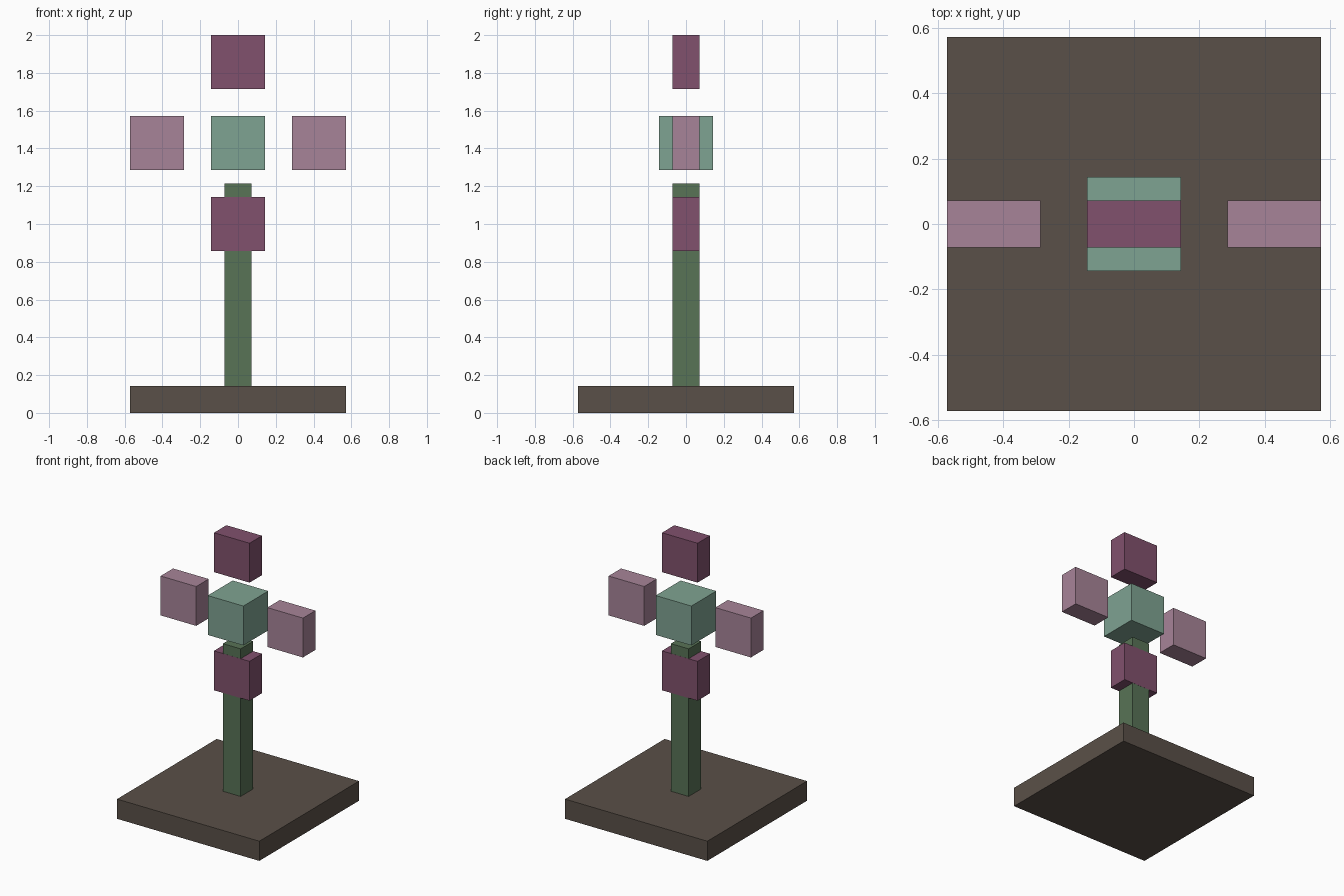
import bpy

if "Cube" in bpy.data.objects:
    bpy.data.objects.remove(bpy.data.objects["Cube"])

U = 2 / 14  # one voxel unit


def material(name, rgb):
    mat = bpy.data.materials.new(name)
    linear = [((c / 255 + 0.055) / 1.055) ** 2.4 for c in rgb]
    mat.diffuse_color = (*linear, 1)
    mat.use_nodes = True
    mat.node_tree.nodes["Principled BSDF"].inputs["Base Color"].default_value = mat.diffuse_color
    return mat


def box(name, size, center, mat):
    """Box with size and centre given in voxel units."""
    bpy.ops.mesh.primitive_cube_add(size=1, location=[c * U for c in center])
    obj = bpy.context.object
    obj.name = name
    obj.scale = [s * U for s in size]
    bpy.ops.object.transform_apply(location=False, rotation=False, scale=True)
    obj.data.materials.append(mat)
    return obj


soil = material("soil", (90, 80, 72))
green = material("stem_green", (88, 115, 86))
mint = material("mint", (127, 163, 146))
plum = material("plum", (129, 81, 109))
pink = material("pale_pink", (167, 132, 152))

# Ground slab and stem
box("base", (8, 8, 1), (0, 0, 0.5), soil)
box("stem", (1, 1, 7.5), (0, 0, 4.75), green)

# Flower centre
box("flower_center", (2, 2, 2), (0, 0, 10), mint)

# Petals; the lower one is a hair thicker so it covers the flush stem faces
box("petal_top", (2, 1, 2), (0, 0, 13), plum)
box("petal_bottom", (2, 1.01, 2), (0, 0, 7), plum)
for side, name in ((-1, "petal_left"), (1, "petal_right")):
    box(name, (2, 1, 2), (side * 3, 0, 10), pink)
